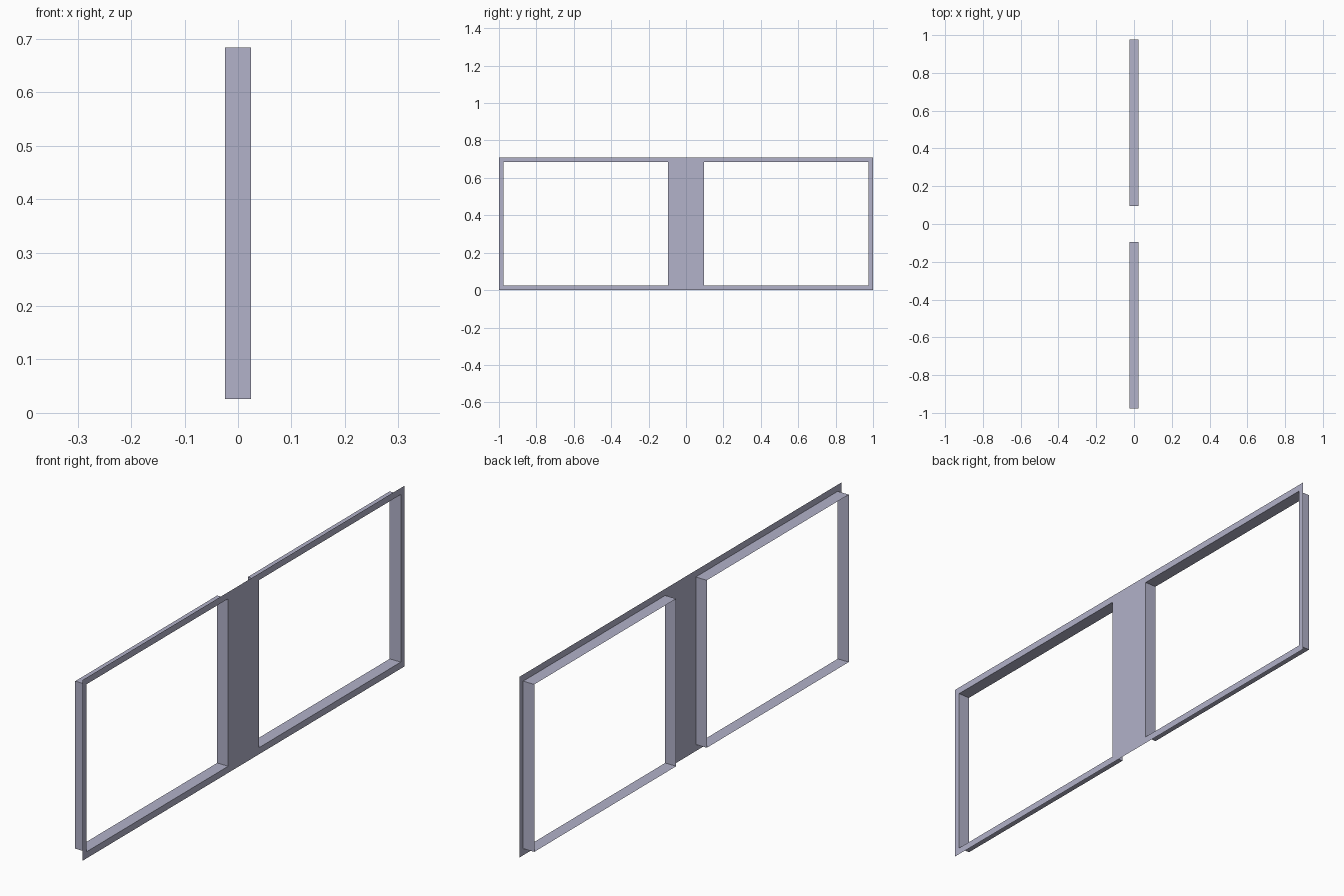
import bpy, bmesh

if "Cube" in bpy.data.objects:
    bpy.data.objects.remove(bpy.data.objects["Cube"])

FRONT, BACK = 0.024, -0.024          # x of the panel and of the reveals' rear edge
HEIGHT = 0.71
Y_IN, Y_OUT = 0.095, 0.976           # opening, mirrored in y
Z_LOW, Z_HIGH = 0.026, 0.684

paint = bpy.data.materials.new("pale_blue_grey")
paint.diffuse_color = (0.445, 0.445, 0.585, 1.0)
paint.use_nodes = True
paint.node_tree.nodes["Principled BSDF"].inputs["Base Color"].default_value = paint.diffuse_color


def make_object(name, quads):
    bm = bmesh.new()
    for quad in quads:
        bm.faces.new([bm.verts.new(p) for p in quad])
    bmesh.ops.remove_doubles(bm, verts=bm.verts, dist=1e-5)
    mesh = bpy.data.meshes.new(name)
    bm.to_mesh(mesh)
    bm.free()
    mesh.materials.append(paint)
    bpy.context.collection.objects.link(bpy.data.objects.new(name, mesh))


# Thin front panel: a grid of cells with the two openings left out
ys = [-1, -Y_OUT, -Y_IN, Y_IN, Y_OUT, 1]
zs = [0, Z_LOW, Z_HIGH, HEIGHT]
cells = []
for i in range(5):
    for j in range(3):
        if j == 1 and i in (1, 3):
            continue
        a, b, c, d = ys[i], ys[i + 1], zs[j], zs[j + 1]
        cells.append([(FRONT, a, c), (FRONT, b, c), (FRONT, b, d), (FRONT, a, d)])
make_object("front_panel", cells)

# Open sheet reveals running back from each opening, facing into the hole
for name, a, b in (("left_reveal", -Y_OUT, -Y_IN), ("right_reveal", Y_IN, Y_OUT)):
    loop = [(a, Z_LOW), (b, Z_LOW), (b, Z_HIGH), (a, Z_HIGH)]
    sides = []
    for k in range(4):
        p, q = loop[k], loop[(k + 1) % 4]
        sides.append([(FRONT, *q), (FRONT, *p), (BACK, *p), (BACK, *q)])
    make_object(name, sides)
